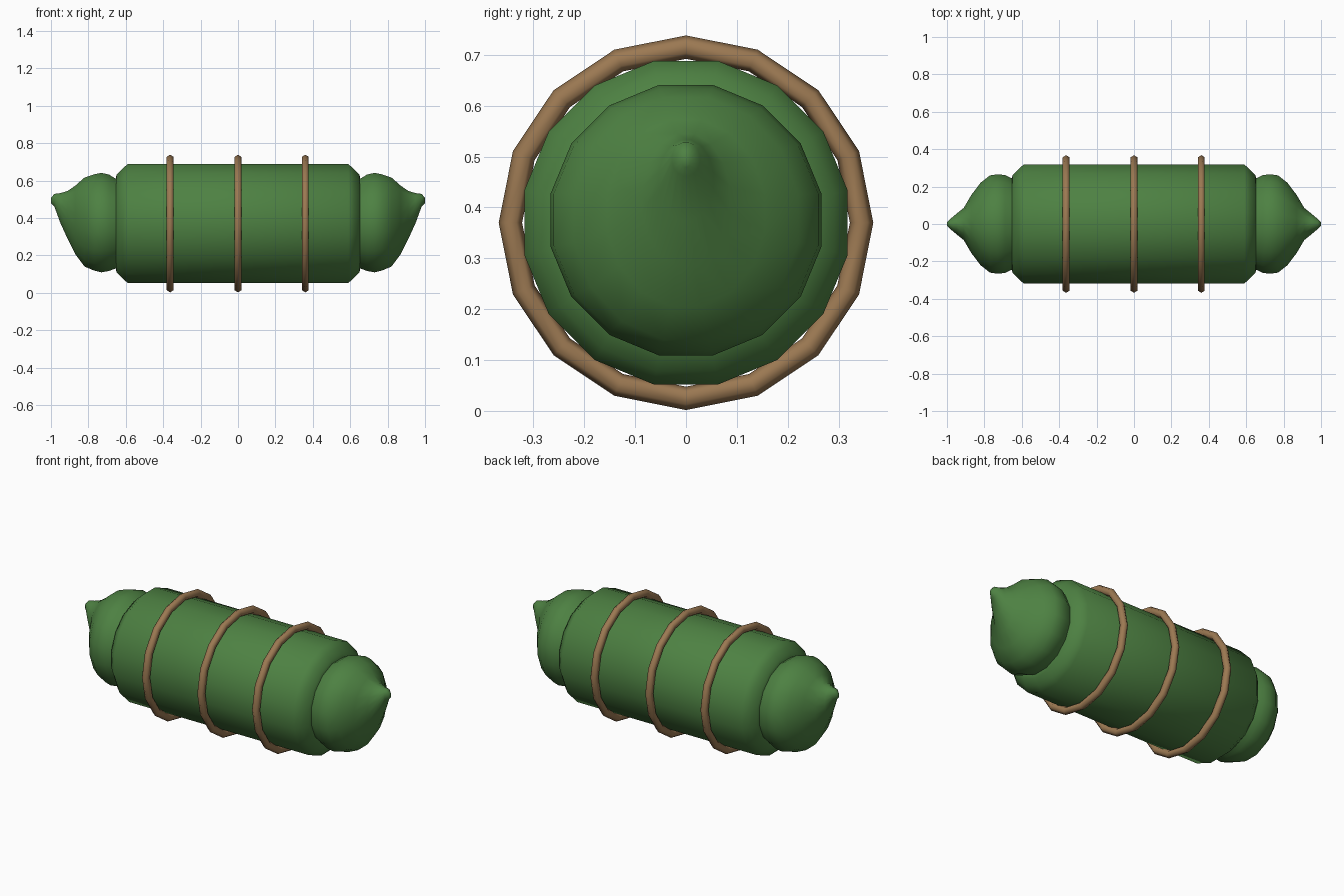
import bpy, bmesh, math

if "Cube" in bpy.data.objects:
    bpy.data.objects.remove(bpy.data.objects["Cube"])

CZ = 0.37


def material(name, rgb):
    m = bpy.data.materials.new(name)
    m.diffuse_color = (*rgb, 1)
    m.use_nodes = True
    m.node_tree.nodes["Principled BSDF"].inputs["Base Color"].default_value = m.diffuse_color
    return m


green = material("leaf_green", (0.075, 0.22, 0.055))
tan = material("twine_tan", (0.33, 0.19, 0.085))


def loft(name, sections, sides, mat, angle, phase=0.5, closed=False):
    """Skin ellipses (x, centre z, half width y, half height z) along x."""
    bm = bmesh.new()
    rings = []
    for x, zc, ry, rz in sections:
        ring = []
        for i in range(sides):
            a = 2 * math.pi * (i + phase) / sides
            ring.append(bm.verts.new((x, ry * math.sin(a), zc + rz * math.cos(a))))
        rings.append(ring)
    pairs = list(zip(rings, rings[1:]))
    if closed:
        pairs.append((rings[-1], rings[0]))
    for r, s in pairs:
        for i in range(sides):
            j = (i + 1) % sides
            bm.faces.new((r[i], r[j], s[j], s[i]))
    if not closed:
        bm.faces.new(rings[0])
        bm.faces.new(rings[-1])
    bmesh.ops.recalc_face_normals(bm, faces=bm.faces)
    me = bpy.data.meshes.new(name)
    bm.to_mesh(me)
    bm.free()
    ob = bpy.data.objects.new(name, me)
    bpy.context.collection.objects.link(ob)
    me.materials.append(mat)
    bpy.ops.object.select_all(action='DESELECT')
    ob.select_set(True)
    bpy.context.view_layer.objects.active = ob
    bpy.ops.object.shade_smooth_by_angle(angle=math.radians(angle))
    return ob


# Wrapped roll with chamfered ends
half = [(0.59, 0.324), (0.62, 0.297), (0.65, 0.265), (0.655, 0.235)]
profile = [(-x, r) for x, r in reversed(half)] + half
loft("roll_body", [(x, CZ, r, r) for x, r in profile], 16, green, 50)

# Twisted leaf ends, tips pulled upward
end = [(0.62, .37, .235, .235), (0.655, .37, .25, .245), (0.69, .374, .267, .263),
       (0.73, .375, .271, .271), (0.77, .376, .265, .262), (0.82, .378, .225, .243),
       (0.87, .389, .158, .187), (0.91, .415, .088, .132), (0.95, .453, .055, .081),
       (0.982, .495, .028, .034), (1.0, .493, .010, .014)]
for side, s in (("left", -1), ("right", 1)):
    loft(side + "_leaf_end", [(s * x, z, a, b) for x, z, a, b in end], 16, green, 60)

# Twine bands
for k, x in enumerate((-0.363, 0.0, 0.36)):
    sec = []
    for i in range(6):
        a = 2 * math.pi * i / 6
        r = 0.345 + 0.023 * math.cos(a)
        sec.append((x + 0.021 * math.sin(a), CZ, r, r))
    loft(f"twine_band_{k + 1}", sec, 16, tan, 65, phase=0.0, closed=True)
